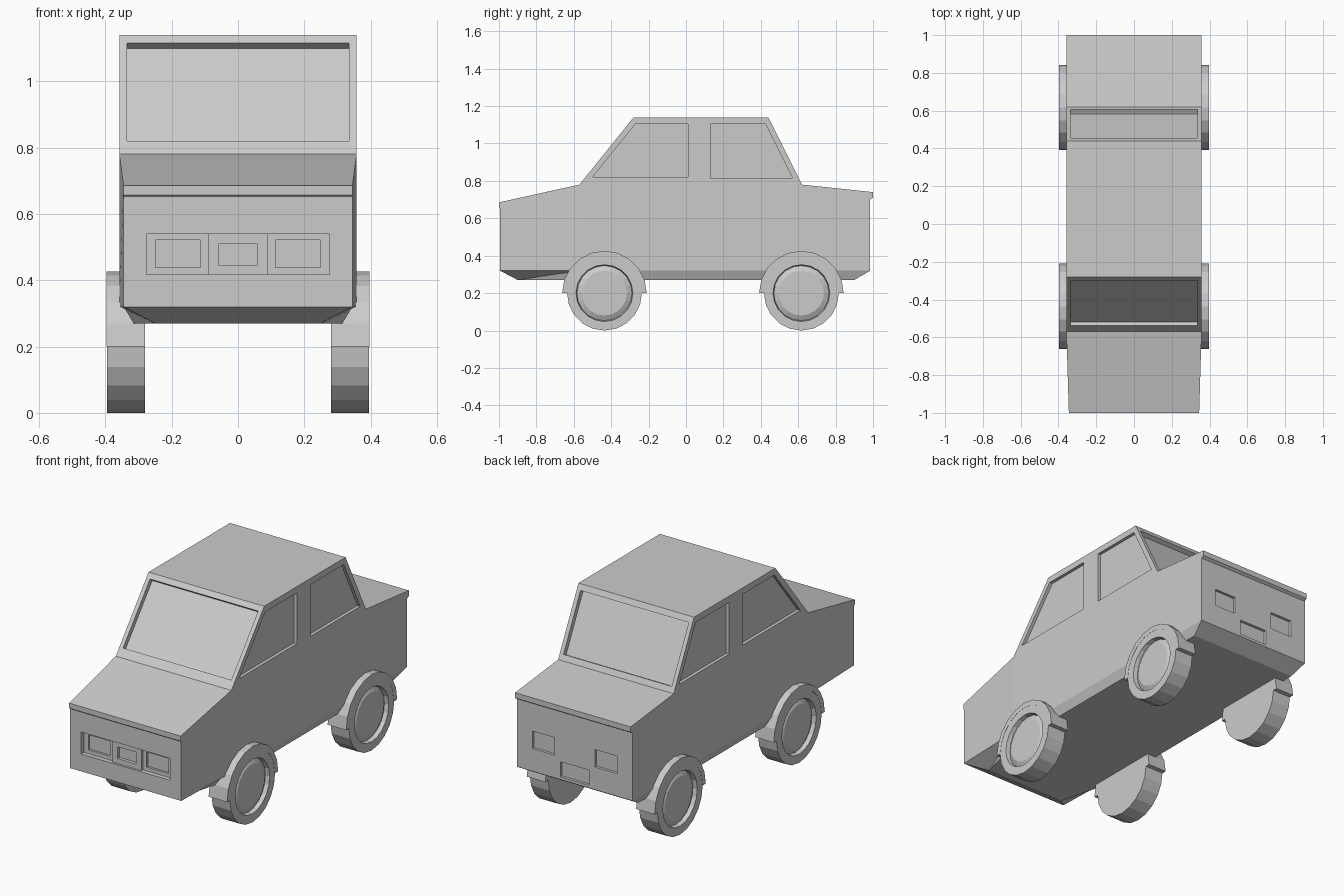
import bpy, bmesh
from math import cos, sin, pi
from mathutils import Vector

if "Cube" in bpy.data.objects:
    bpy.data.objects.remove(bpy.data.objects["Cube"])


def finish(bm, name):
    bmesh.ops.recalc_face_normals(bm, faces=bm.faces)
    me = bpy.data.meshes.new(name)
    bm.to_mesh(me)
    bm.free()
    ob = bpy.data.objects.new(name, me)
    bpy.context.collection.objects.link(ob)
    return ob


def prism_bm(pts, x0, x1):
    """Side profile of (y, z) points extruded along x."""
    bm = bmesh.new()
    a = [bm.verts.new((x0, y, z)) for y, z in pts]
    b = [bm.verts.new((x1, y, z)) for y, z in pts]
    bm.faces.new(a)
    bm.faces.new(b[::-1])
    n = len(pts)
    for i in range(n):
        j = (i + 1) % n
        bm.faces.new((a[i], a[j], b[j], b[i]))
    return bm


def rect(y0, y1, z0, z1):
    return [(y0, z0), (y1, z0), (y1, z1), (y0, z1)]


def cut(ob, pts, x0, x1):
    cutter = finish(prism_bm(pts, x0, x1), "cutter")
    cutter.hide_render = True
    mod = ob.modifiers.new("recess", 'BOOLEAN')
    mod.operation = 'DIFFERENCE'
    mod.solver = 'EXACT'
    mod.object = cutter
    bpy.context.view_layer.objects.active = ob
    bpy.ops.object.modifier_apply(modifier=mod.name)
    bpy.data.objects.remove(cutter)


# Body shell: one side profile, then tapered nose and tucked-in underside
W = 0.358
profile = [(-1, 0.685), (-0.57, 0.78), (-0.28, 1.14), (0.44, 1.14), (0.62, 0.78),
           (1, 0.74), (1, 0.71), (0.985, 0.70), (0.985, 0.32), (0.90, 0.27),
           (-0.90, 0.27), (-0.995, 0.32), (-0.995, 0.652), (-1, 0.657)]
bm = prism_bm(profile, -W, W)
for co, no in (((0, -0.57, 0), (0, 1, 0)), ((0, 0, 0.32), (0, 0, 1))):
    bmesh.ops.bisect_plane(bm, geom=bm.verts[:] + bm.edges[:] + bm.faces[:],
                           plane_co=co, plane_no=no, dist=1e-5)
for v in bm.verts:
    side = 1 if v.co.x > 0 else -1
    if v.co.z < 0.3:
        v.co.x = side * (0.25 if v.co.y < -0.8 else 0.335)
    elif v.co.y < -0.9:
        v.co.x = side * 0.345
bmesh.ops.recalc_face_normals(bm, faces=bm.faces)
bmesh.ops.triangulate(bm, faces=[f for f in bm.faces if f.calc_center_median().z < 0.31])
body = finish(bm, "car_body")

# Windscreen and rear window recesses, square to the sloping glass
for low, high, z0, z1 in (((-0.57, 0.78), (-0.28, 1.14), 0.82, 1.115),
                          ((0.62, 0.78), (0.44, 1.14), 0.81, 1.11)):
    lo, hi = Vector(low), Vector(high)
    a = lo.lerp(hi, (z0 - lo.y) / (hi.y - lo.y))
    b = lo.lerp(hi, (z1 - lo.y) / (hi.y - lo.y))
    d = (hi - lo).normalized()
    n = Vector((-d.y, d.x)) if lo.x < 0 else Vector((d.y, -d.x))
    cut(body, [a - n * 0.026, b - n * 0.026, b + n * 0.1, a + n * 0.1], -0.335, 0.335)

# Side windows
front_window = [(-0.50, 0.82), (0.01, 0.82), (0.01, 1.105), (-0.27, 1.105)]
rear_window = [(0.13, 0.815), (0.57, 0.815), (0.425, 1.105), (0.13, 1.105)]
for pts in (front_window, rear_window):
    cut(body, pts, 0.34, 0.5)
    cut(body, pts, -0.5, -0.34)

# Grille panel with a centre plate, headlamp recesses, tail lamps and rear plate
cut(body, rect(-1.1, -0.983, 0.417, 0.54), -0.276, 0.276)
cut(body, rect(-1.1, -0.965, 0.445, 0.511), -0.057, 0.057)
for s in (-1, 1):
    for near, far, depth, z0, z1 in ((0.09, 0.276, -0.97, 0.417, 0.54),
                                     (0.113, 0.248, -0.958, 0.438, 0.522)):
        cut(body, rect(-1.1, depth, z0, z1), min(s * near, s * far), max(s * near, s * far))
    lamp = sorted((s * 0.125, s * 0.262))
    cut(body, rect(0.97, 1.1, 0.447, 0.545), *lamp)
cut(body, rect(0.97, 1.1, 0.335, 0.42), -0.088, 0.088)

# Wheels (lathed about the axle) and half-ring fenders
SEG = 20
X_IN, X_OUT = 0.281, 0.395
wheel_profile = [(0.2, X_IN), (0.2, X_OUT), (0.152, X_OUT), (0.147, 0.372),
                 (0.12, 0.386)]


def wheel(name, side, cy, cz=0.2):
    bm = bmesh.new()
    rings = [[bm.verts.new((side * x, cy + r * cos(2 * pi * i / SEG), cz + r * sin(2 * pi * i / SEG)))
              for i in range(SEG)] for r, x in wheel_profile]
    for p, q in zip(rings, rings[1:]):
        for i in range(SEG):
            j = (i + 1) % SEG
            bm.faces.new((p[i], p[j], q[j], q[i]))
    bm.faces.new(rings[0])
    bm.faces.new(rings[-1])
    return finish(bm, name)


def fender(name, side, cy, cz=0.2):
    arc = [(cos(pi * i / 10), sin(pi * i / 10)) for i in range(11)]
    pts = [(cy + 0.226 * c, cz + 0.226 * s) for c, s in arc]
    pts += [(cy + 0.197 * c, cz + 0.197 * s) for c, s in reversed(arc)]
    return finish(prism_bm(pts, side * X_IN, side * (X_OUT + 0.001)), name)


for end, cy in (("front", -0.436), ("rear", 0.617)):
    for label, side in (("right", 1), ("left", -1)):
        wheel(f"{end}_{label}_wheel", side, cy)
        fender(f"{end}_{label}_fender", side, cy)
